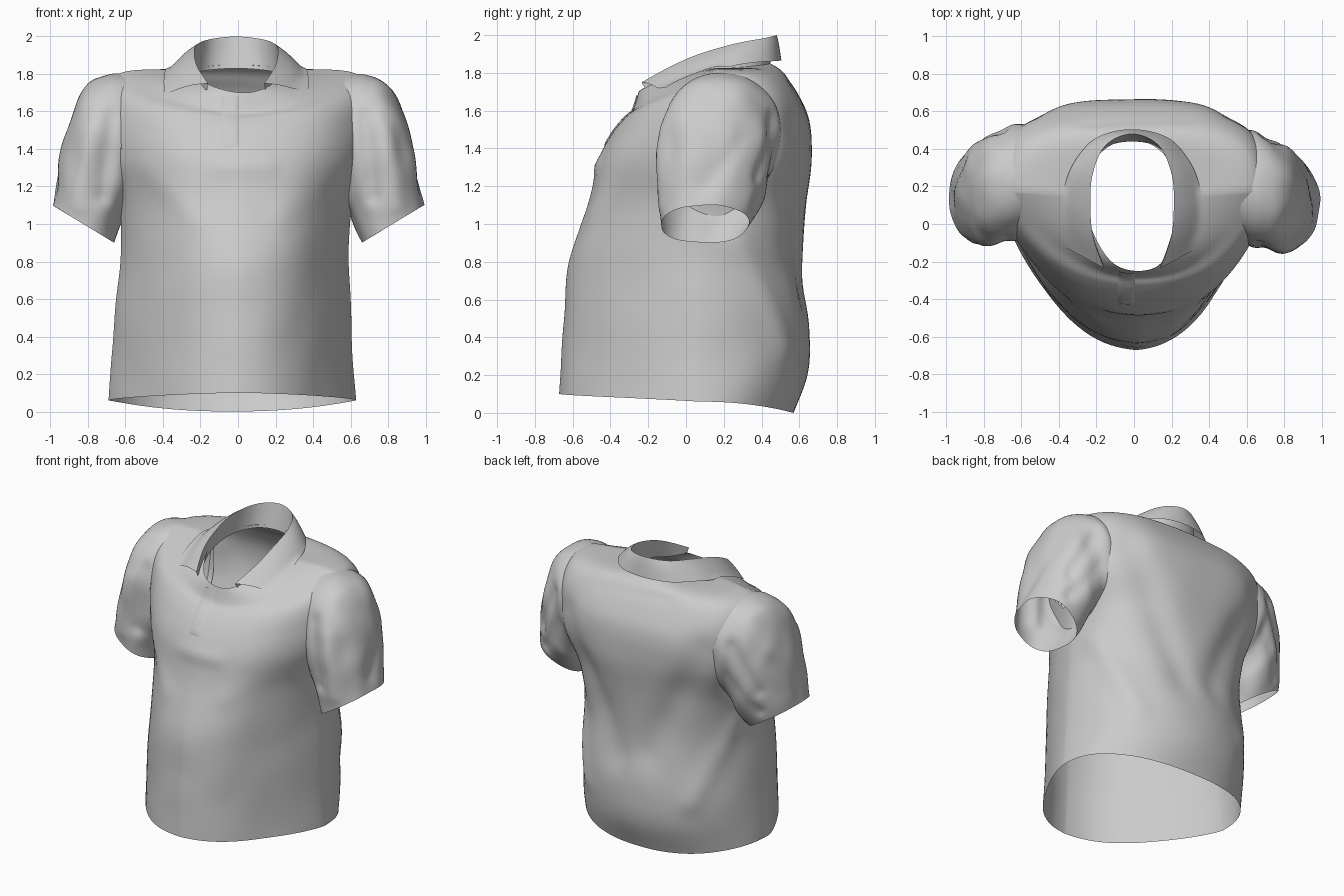
import bpy, bmesh, math
from mathutils import Vector, noise
from mathutils.bvhtree import BVHTree

if "Cube" in bpy.data.objects:
    bpy.data.objects.remove(bpy.data.objects["Cube"], do_unlink=True)

GREY = (0.6, 0.6, 0.6, 1)
cloth = bpy.data.materials.new("grey cloth")
cloth.use_nodes = True
cloth.diffuse_color = GREY
bsdf = cloth.node_tree.nodes["Principled BSDF"]
bsdf.inputs["Base Color"].default_value = GREY
bsdf.inputs["Roughness"].default_value = 0.8


def spline(keys, steps):
    """Catmull-Rom through equal-length tuples."""
    out, last = [], len(keys) - 1
    for i in range(last):
        a, b, c, d = (keys[max(0, min(last, i + k))] for k in (-1, 0, 1, 2))
        for s in range(steps + (i == last - 1)):
            t = s / steps
            out.append(tuple(
                q + 0.5 * t * (r - p + t * (2 * p - 5 * q + 4 * r - e + t * (3 * (q - r) + e - p)))
                for p, q, r, e in zip(a, b, c, d)))
    return out


def power(v, p):
    return math.copysign(abs(v) ** (2 / p), v)


def flatten(s):
    """Blunt the tip of a 0..1 curve, keeping its ends."""
    def soft(u):
        return u / (1 + u ** 8) ** 0.125
    return soft(1.08 * s) / soft(1.08)


def loft(name, rows, closed=True, angle=60, skip=None):
    """Skin rows of points into one smooth sheet, leaving out skipped faces."""
    bm = bmesh.new()
    grid = [[bm.verts.new(p) for p in row] for row in rows]
    n = len(grid[0])
    for lo, hi in zip(grid, grid[1:]):
        for j in range(n if closed else n - 1):
            k = (j + 1) % n
            if not (skip and skip(lo[j].co)):
                bm.faces.new((lo[j], lo[k], hi[k], hi[j]))
    bmesh.ops.delete(bm, geom=[v for v in bm.verts if not v.link_faces], context="VERTS")
    mesh = bpy.data.meshes.new(name)
    bm.to_mesh(mesh)
    bm.free()
    mesh.materials.append(cloth)
    ob = bpy.data.objects.new(name, mesh)
    bpy.context.collection.objects.link(ob)
    bpy.ops.object.select_all(action="DESELECT")
    ob.select_set(True)
    bpy.context.view_layer.objects.active = ob
    bpy.ops.object.shade_smooth_by_angle(angle=math.radians(angle))
    return ob


def fold_height(p, folds):
    """Sum of soft ridges (+) and valleys (-) along segments."""
    h = 0
    for a, b, width, depth in folds:
        a, b = Vector(a), Vector(b)
        t = max(0, min(1, (p - a).dot(b - a) / (b - a).length_squared))
        h += depth * math.exp(-((p - a.lerp(b, t)).length / width) ** 2)
    return h


def in_armhole(p):
    return abs(p.x) > 0.57 and ((p.y - 0.18) / 0.25) ** 2 + ((p.z - 1.44) / 0.27) ** 2 < 1


# Torso rings: z front/side/back, x right/left, y front/back/middle, roundness front/back
torso_keys = [
    (0.10, 0.06, 0.00, -0.69, 0.63, -0.67, 0.57, 0.06, 1.37, 2.2),
    (0.28, 0.24, 0.20, -0.675, 0.615, -0.66, 0.64, 0.06, 1.37, 2.2),
    (0.50, 0.48, 0.42, -0.66, 0.605, -0.645, 0.655, 0.06, 1.4, 2.2),
    (0.80, 0.80, 0.80, -0.63, 0.59, -0.62, 0.62, 0.08, 1.45, 2.2),
    (1.10, 1.10, 1.10, -0.63, 0.61, -0.52, 0.635, 0.11, 1.6, 2.5),
    (1.34, 1.35, 1.35, -0.70, 0.69, -0.46, 0.665, 0.14, 1.65, 2.9),
    (1.48, 1.55, 1.55, -0.72, 0.71, -0.39, 0.65, 0.16, 1.65, 3.1),
    (1.56, 1.735, 1.70, -0.70, 0.69, -0.325, 0.585, 0.17, 1.6, 3.0),
    (1.60, 1.815, 1.80, -0.59, 0.58, -0.28, 0.52, 0.17, 1.5, 2.7),
    (1.70, 1.825, 1.85, -0.26, 0.24, -0.25, 0.45, 0.15, 1.8, 2.1),
]
torso_folds = [
    ((0.52, 0.54, 1.50), (0.12, 0.65, 0.65), 0.11, -0.03),
    ((-0.52, 0.54, 1.50), (-0.15, 0.65, 0.70), 0.11, -0.03),
    ((0.58, 0.28, 0.90), (0.42, 0.55, 0.35), 0.07, 0.02),
    ((-0.58, 0.30, 0.90), (-0.42, 0.55, 0.40), 0.07, 0.015),
    ((-0.12, -0.48, 1.31), (0.16, -0.48, 1.31), 0.05, 0.014),
    ((-0.45, -0.22, 1.30), (-0.20, -0.50, 1.00), 0.06, 0.012),
    ((0.42, -0.20, 1.25), (0.22, -0.48, 1.05), 0.06, 0.01),
    ((-0.25, 0.52, 1.76), (0.30, 0.52, 1.72), 0.04, -0.012),
]
COLS = 112
rows = []
for zf, zm, zb, xr, xl, yf, yb, ym, pf, pb in spline(torso_keys, 7):
    row = []
    for j in range(COLS):
        a = math.tau * j / COLS
        c, s = math.cos(a), math.sin(a)
        x = (xr + xl) / 2 + (xl - xr) / 2 * power(c, pb if s > 0 else pf)
        if s > 0:
            y = ym + (yb - ym) * power(s, pb)
            z = zm + (zb - zm) * s * s
        else:
            x += 0.04 * s * s
            y = ym - (ym - yf) * flatten(power(-s, pf))
            z = zm + (zf - zm) * (-s) ** 1.3
        v = Vector((x, y, z))
        out = Vector((x, y - 0.1, 0)).normalized()
        row.append(v + out * (fold_height(v, torso_folds) + 0.006 * noise.noise(v * 4)))
    rows.append(row)
torso = loft("shirt_body", rows, skip=in_armhole)
tm = torso.data
surface = BVHTree.FromPolygons([v.co.copy() for v in tm.vertices],
                               [list(f.vertices) for f in tm.polygons])

# Sleeves: outer x/z, inner x/z, front y, back y from shoulder to cuff
sleeve_keys = [
    (0.57, 1.80, 0.54, 1.16, -0.08, 0.49),
    (0.69, 1.795, 0.56, 1.13, -0.125, 0.495),
    (0.80, 1.745, 0.575, 1.09, -0.145, 0.47),
    (0.885, 1.59, 0.60, 1.05, -0.15, 0.45),
    (0.94, 1.39, 0.62, 1.00, -0.145, 0.42),
    (0.97, 1.21, 0.64, 0.95, -0.135, 0.375),
    (0.99, 1.10, 0.66, 0.90, -0.13, 0.33),
]
sleeve_folds = [
    ((0.68, -0.13, 1.58), (0.72, -0.13, 1.15), 0.045, -0.025),
    ((0.80, -0.13, 1.50), (0.84, -0.12, 1.10), 0.05, 0.012),
    ((0.70, 0.45, 1.55), (0.86, 0.40, 1.25), 0.045, -0.025),
    ((0.66, 0.43, 1.35), (0.84, 0.36, 1.10), 0.04, -0.02),
    ((0.92, 0.30, 1.45), (0.95, 0.10, 1.20), 0.04, -0.012),
]
for side, name, shift in ((1, "left_sleeve", 0), (-1, "right_sleeve", 0.035)):
    rows = []
    for ox, oz, ix, iz, yf, yb in spline(sleeve_keys, 7):
        row = []
        for j in range(64):
            a = math.tau * j / 64
            c, s = power(math.cos(a), 2.2), power(math.sin(a), 2.2)
            v = Vector(((ox + ix) / 2 + (ox - ix) / 2 * c,
                        (yf + yb) / 2 + (yb - yf) / 2 * s,
                        (oz + iz) / 2 + (oz - iz) / 2 * c))
            out = Vector((c * 0.8, s, c * 0.4)).normalized()
            wave = noise.noise(Vector((v.x * 7, v.y * 7, v.z * 5 + side * 5)))
            v += out * (fold_height(v, sleeve_folds) + 0.014 * wave)
            row.append((v.x * side, v.y + shift, v.z))
        rows.append(row)
    loft(name, rows)

# Collar: half curves from the back centre to the front, mirrored
base = [(0, 0.44, 1.83), (0.15, 0.40, 1.82), (0.235, 0.25, 1.80),
        (0.24, 0.07, 1.77), (0.20, -0.09, 1.73), (0.155, -0.215, 1.715)]
crest = [(0, 0.48, 2.0), (0.14, 0.42, 1.985), (0.212, 0.26, 1.955),
         (0.222, 0.07, 1.90), (0.205, -0.08, 1.835), (0.15, -0.235, 1.75)]
edge = [(0, 0.505, 1.865), (0.19, 0.46, 1.862), (0.315, 0.32, 1.85),
        (0.37, 0.16, 1.815), (0.385, 0.02, 1.76), (0.385, -0.11, 1.685)]


def whole(keys):
    mirrored = [(-x, y, z) for x, y, z in reversed(keys[1:])]
    return [Vector(p) + Vector((-0.01, 0, 0)) for p in spline(mirrored + keys, 8)]


base, crest, edge = whole(base), whole(crest), whole(edge)
rows = [[a.lerp(b, t / 4) for a, b in zip(base, crest)] for t in range(4)]
for k in range(9):
    t = k / 8
    row = []
    for a, b in zip(crest, edge):
        v = a.lerp(b, t)
        v.z += 0.015 * math.sin(math.pi * t)
        hit = surface.ray_cast(Vector((v.x, v.y, 3)), Vector((0, 0, -1)))[0]
        if hit and k:
            v.z = max(v.z, hit.z + 0.007)
        row.append(v)
    rows.append(row)
loft("collar", rows, closed=False, angle=70)

# Button placket laid on the chest
rows = []
for i in range(15):
    z = 1.41 + 0.27 * i / 14
    row = []
    for j in range(7):
        x = -0.085 + 0.09 * j / 6
        hit = surface.ray_cast(Vector((x, -2, z)), Vector((0, 1, 0)))[0]
        lift = 0.001 if j in (0, 6) or i == 0 else 0.008
        row.append(hit + Vector((0, -lift, 0)))
    rows.append(row)
loft("button_placket", rows, closed=False, angle=80)
